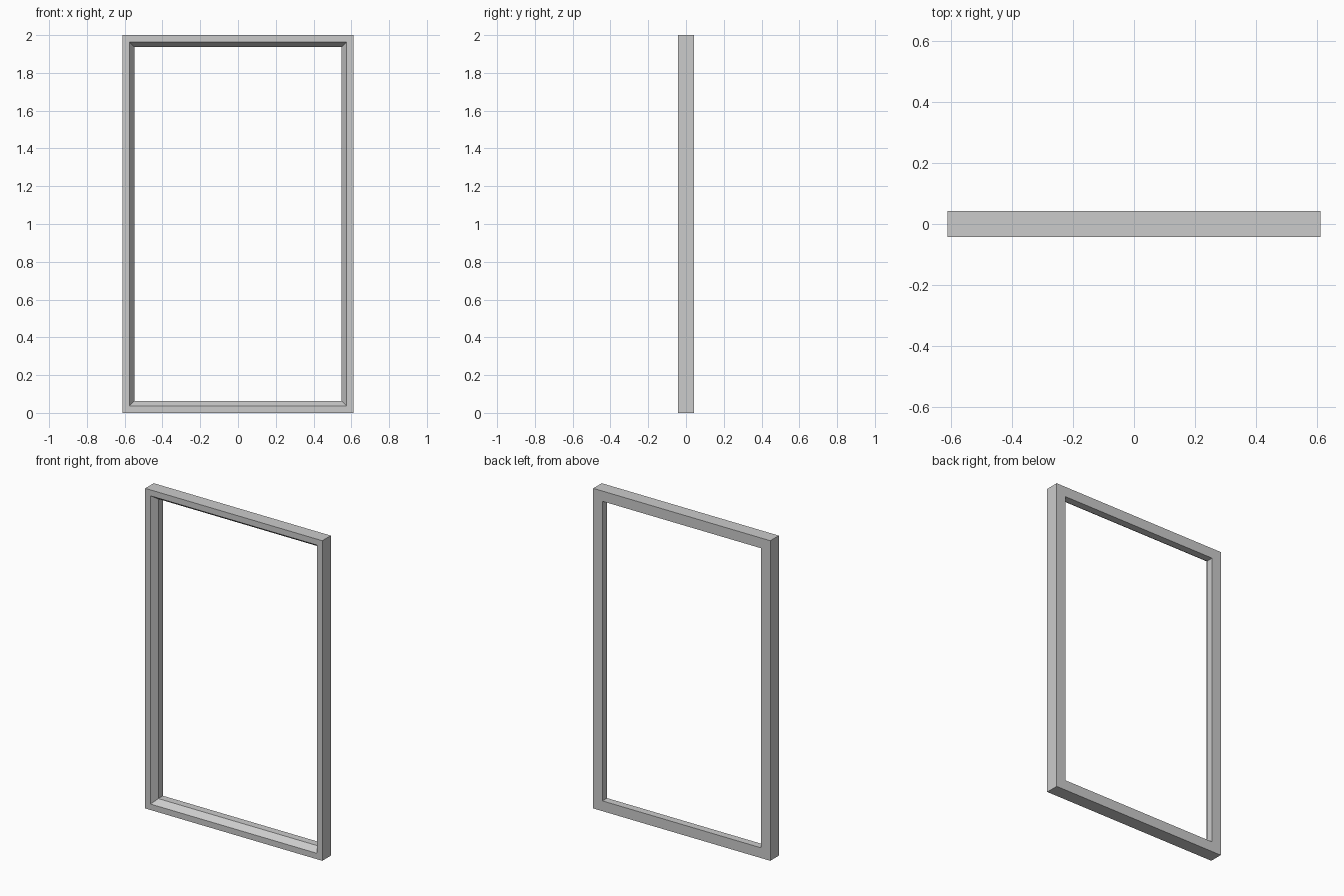
import bpy, bmesh

if "Cube" in bpy.data.objects:
    bpy.data.objects.remove(bpy.data.objects["Cube"])

HALF_W, HEIGHT = 0.612, 2.0

# Cross-section of the moulding: (inset from outer edge, y), front is -y
PROFILE = [(0, -0.042), (0.037, -0.042), (0.064, -0.004), (0.064, 0.042), (0, 0.042)]


def ring(bm, inset, y):
    """Rectangular loop of vertices, inset from the outer edge."""
    w, lo, hi = HALF_W - inset, inset, HEIGHT - inset
    return [bm.verts.new((x, y, z)) for x, z in ((-w, lo), (w, lo), (w, hi), (-w, hi))]


# Mitred frame: sweep the profile around the rectangle
bm = bmesh.new()
rings = [ring(bm, *p) for p in PROFILE]
for a, b in zip(rings, rings[1:] + rings[:1]):
    for i in range(4):
        j = (i + 1) % 4
        bm.faces.new((a[i], a[j], b[j], b[i]))
bmesh.ops.recalc_face_normals(bm, faces=bm.faces)

mesh = bpy.data.meshes.new("window_frame")
bm.to_mesh(mesh)
bm.free()
bpy.context.collection.objects.link(bpy.data.objects.new("window_frame", mesh))
